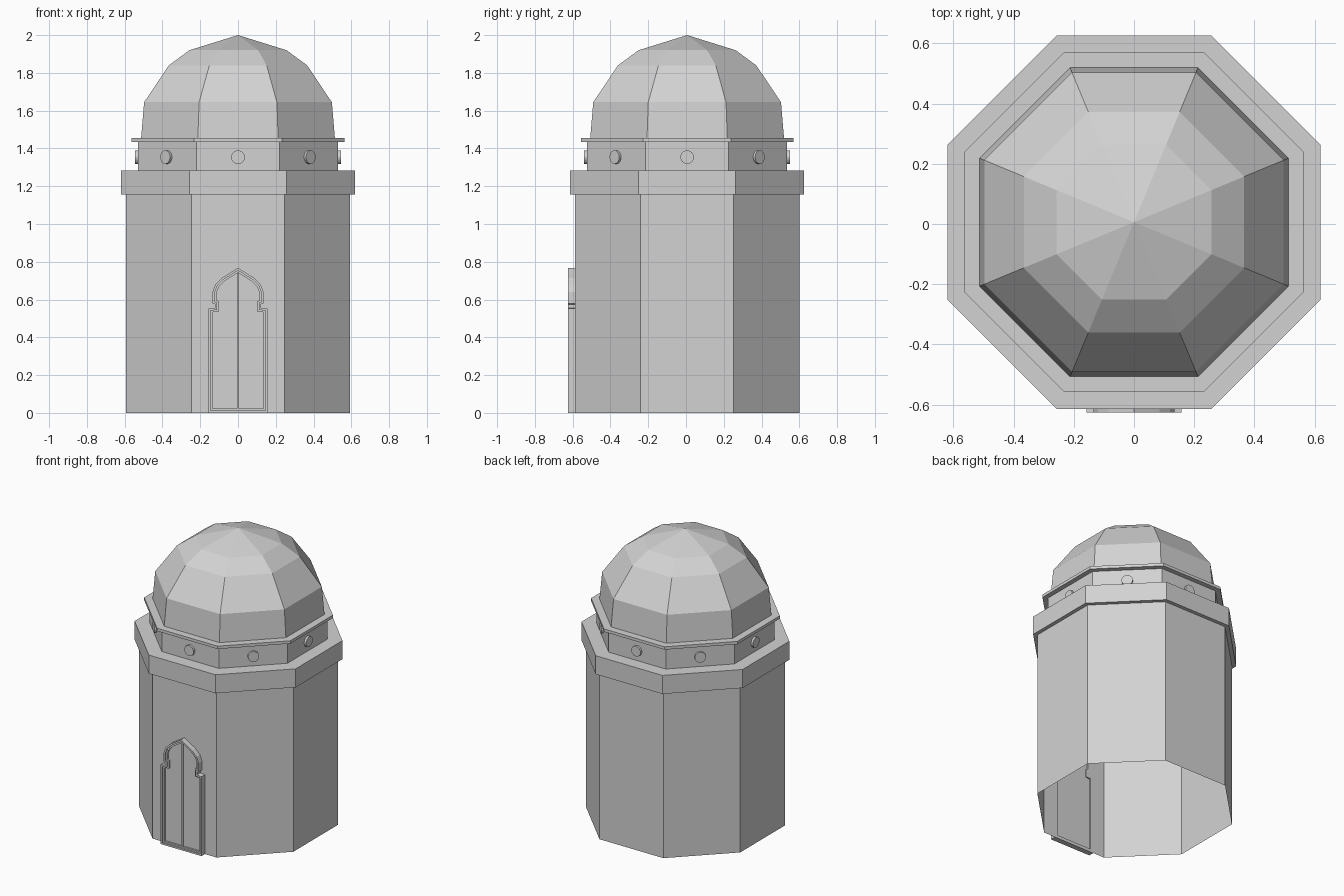
import bpy, bmesh, math
from mathutils import Vector, Matrix

old = bpy.data.objects.get("Cube")
if old:
    bpy.data.objects.remove(old, do_unlink=True)

CY = 0.006          # the octagon sits slightly back to make room for the door
SIDES = 8
WALL = 0.594        # distance from the axis to a wall face
WALL_TOP = 1.155

stone = bpy.data.materials.new("pale grey stone")
stone.use_nodes = True
stone.diffuse_color = (0.65, 0.65, 0.65, 1)
stone.node_tree.nodes["Principled BSDF"].inputs["Base Color"].default_value = (0.65, 0.65, 0.65, 1)


def finish(name, bm, recalc=True):
    if recalc:
        bmesh.ops.recalc_face_normals(bm, faces=bm.faces)
    mesh = bpy.data.meshes.new(name)
    bm.to_mesh(mesh)
    bm.free()
    mesh.materials.append(stone)
    obj = bpy.data.objects.new(name, mesh)
    obj.location.y = CY
    bpy.context.collection.objects.link(obj)
    return obj


def ring(bm, apothem, z):
    """Octagon with a flat side facing the front, starting at its right end."""
    r = apothem / math.cos(math.pi / SIDES)
    step = math.tau / SIDES
    return [bm.verts.new((r * math.cos(a), r * math.sin(a), z))
            for a in (-math.pi / 2 + step * (k + 0.5) for k in range(SIDES))]


def octagon_solid(name, profile, pointed=None):
    """Stack of octagons (apothem, z), closed flat or with a point on top."""
    bm = bmesh.new()
    rings = [ring(bm, a, z) for a, z in profile]
    for low, high in zip(rings, rings[1:]):
        for k in range(SIDES):
            n = (k + 1) % SIDES
            bm.faces.new((low[k], low[n], high[n], high[k]))
    bm.faces.new(rings[0])
    if pointed is None:
        bm.faces.new(rings[-1])
    else:
        tip = bm.verts.new((0, 0, pointed))
        for k in range(SIDES):
            bm.faces.new((rings[-1][k], rings[-1][(k + 1) % SIDES], tip))
    return finish(name, bm)


def inset(points, d):
    """Move a counter-clockwise outline inwards by d with mitred corners."""
    result = []
    for i, p in enumerate(points):
        a = (p - points[i - 1]).normalized()
        b = (points[(i + 1) % len(points)] - p).normalized()
        na, nb = Vector((-a.y, a.x)), Vector((-b.y, b.x))
        result.append(p + (na + nb) * d / (1 + na.dot(nb)))
    return result


def frame(name, outer, inner, back, front):
    """Solid band between two outlines."""
    bm = bmesh.new()
    loops = [[bm.verts.new((p.x, y, p.y)) for p in pts]
             for pts, y in ((outer, back), (outer, front), (inner, front), (inner, back))]
    count = len(outer)
    for j in range(4):
        a, b = loops[j], loops[(j + 1) % 4]
        for i in range(count):
            n = (i + 1) % count
            bm.faces.new((a[i], a[n], b[n], b[i]))
    return finish(name, bm)


def plate(name, outline, back, front):
    bm = bmesh.new()
    a, b = [[bm.verts.new((p.x, y, p.y)) for p in outline] for y in (back, front)]
    bm.faces.new(a)
    bm.faces.new(b)
    for i in range(len(a)):
        n = (i + 1) % len(a)
        bm.faces.new((a[i], a[n], b[n], b[i]))
    return finish(name, bm)


# Door outline: straight jambs, small cusps and a pointed arch
half = [Vector(p) for p in ((0.157, 0), (0.157, 0.552), (0.122, 0.556), (0.122, 0.575),
                            (0.135, 0.58), (0.135, 0.64), (0.12, 0.68), (0.085, 0.715))]
door = half + [Vector((0, 0.768))] + [Vector((-p.x, p.y)) for p in reversed(half)]

# Walls: open underneath, with the doorway left out of the front side
bm = bmesh.new()
low, high = ring(bm, WALL, 0), ring(bm, WALL, WALL_TOP)
for k in range(SIDES - 1):
    bm.faces.new((low[k], low[k + 1], high[k + 1], high[k]))
doorway = [bm.verts.new((p.x, -WALL, p.y)) for p in door]
bm.faces.new([low[0], high[0], high[-1], low[-1]] + doorway[::-1]).normal_flip()
finish("walls", bm, recalc=False)

# Door: stepped frame, recessed leaves and the strip between them
middle, opening = inset(door, 0.012), inset(door, 0.022)
frame("door_outer_frame", door, middle, -WALL, -0.632)
frame("door_inner_frame", middle, opening, -WALL, -0.622)
plate("door_leaves", middle, -0.602, -0.611)
strip = [Vector(p) for p in ((-0.006, 0.02), (0.006, 0.02), (0.006, 0.738), (-0.006, 0.738))]
plate("door_centre_strip", strip, -0.61, -0.619)

# Cornice, drum, ledge and faceted dome
octagon_solid("cornice", [(0.62, WALL_TOP), (0.62, 1.284)])
octagon_solid("drum", [(0.53, 1.284), (0.53, 1.437)])
octagon_solid("drum_ledge", [(0.563, 1.435), (0.563, 1.455)])
octagon_solid("dome", [(0.513, 1.455), (0.497, 1.645), (0.366, 1.84), (0.257, 1.92)], pointed=2.0)

# One round boss on each side of the drum
for k in range(SIDES):
    bm = bmesh.new()
    bmesh.ops.create_cone(bm, cap_ends=True, segments=16, radius1=0.036, radius2=0.036, depth=0.03,
                          matrix=Matrix.Rotation(k * math.tau / SIDES, 4, 'Z')
                          @ Matrix.Translation((0, -0.53, 1.354))
                          @ Matrix.Rotation(math.pi / 2, 4, 'X'))
    finish(f"drum_boss_{k + 1}", bm)
